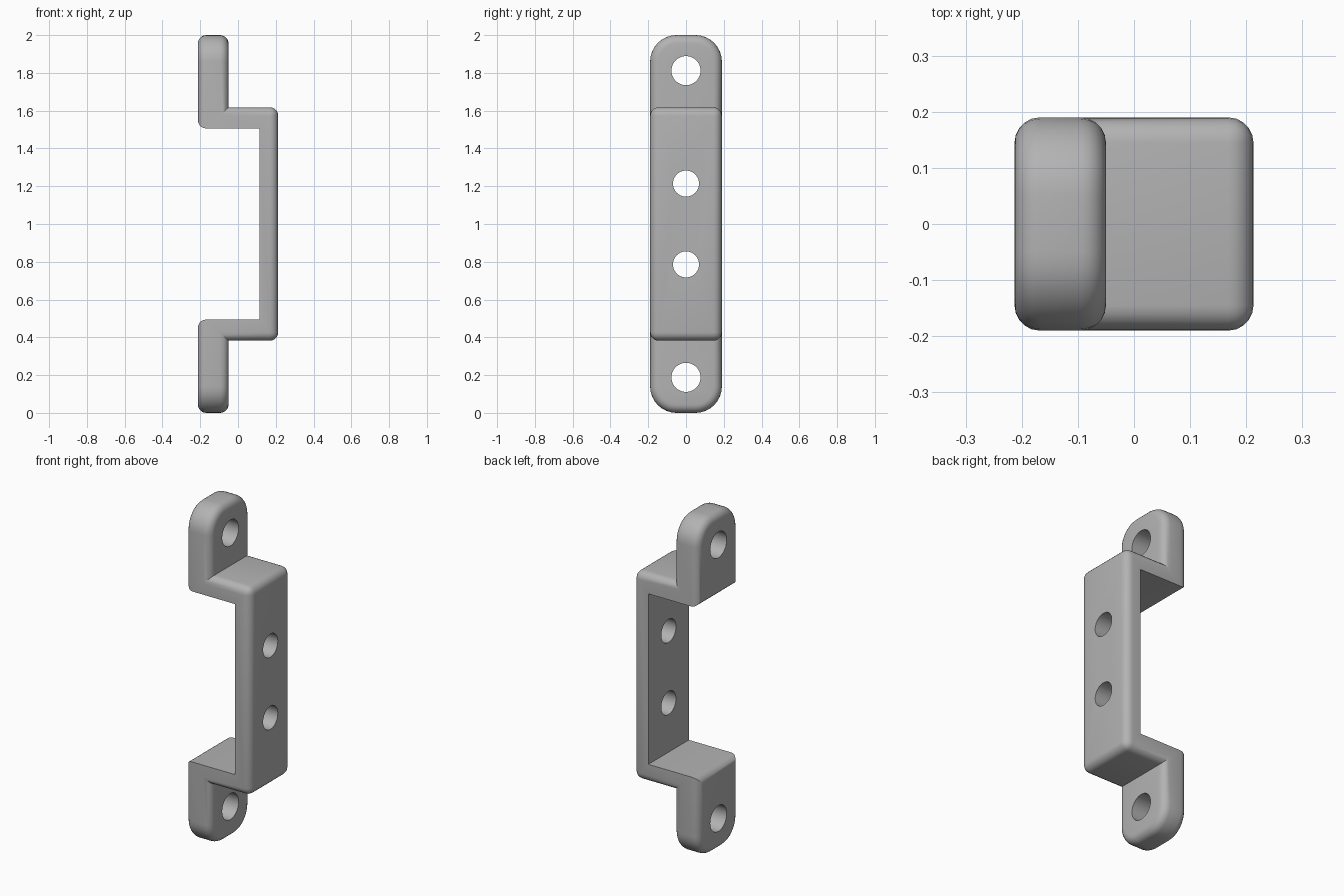
import bpy
import bmesh
import math
from mathutils import Matrix

if "Cube" in bpy.data.objects:
    bpy.data.objects.remove(bpy.data.objects["Cube"])

HALF_W = 0.19                 # half width of the strip
BACK, TAB, INNER, FRONT = -0.213, -0.05, 0.114, 0.213
ARM_OUT, ARM_IN = 0.618, 0.506  # arm faces, measured from mid height
FILLET, CORNER = 0.045, 0.14
MID = 1.0

# Plain grey metal
grey = bpy.data.materials.new("grey metal")
grey.use_nodes = True
colour = (0.45, 0.45, 0.45, 1)
grey.diffuse_color = colour
grey.node_tree.nodes["Principled BSDF"].inputs["Base Color"].default_value = colour


def near(a, b):
    return abs(a - b) < 1e-4


def bevel(bm, edges, size, segments):
    bmesh.ops.bevel(bm, geom=edges, offset=size, offset_type='OFFSET', segments=segments,
                    profile=0.5, affect='EDGES', clamp_overlap=False)


# Bracket outline: upper half, mirrored for the lower half, then extruded across
upper = [(INNER, ARM_IN), (BACK, ARM_IN), (BACK, MID), (TAB, MID), (TAB, ARM_OUT), (FRONT, ARM_OUT)]
outline = upper + [(x, -z) for x, z in reversed(upper)]
bm = bmesh.new()
face = bm.faces.new([bm.verts.new((x, -HALF_W, MID + z)) for x, z in outline])
move = bmesh.ops.extrude_face_region(bm, geom=[face])
bmesh.ops.translate(bm, verts=[v for v in move["geom"] if isinstance(v, bmesh.types.BMVert)],
                    vec=(0, 2 * HALF_W, 0))
bmesh.ops.recalc_face_normals(bm, faces=bm.faces)

# Rounded tab ends
ends = [e for e in bm.edges if all(near(abs(v.co.z - MID), MID) for v in e.verts)
        and near(e.verts[0].co.y, e.verts[1].co.y)]
bevel(bm, ends, CORNER, 8)


# Fillet every outer edge; the inner channel and inside corners stay sharp
def is_outer(edge):
    if edge.calc_face_angle(0) < math.radians(40) or not edge.is_convex:
        return False
    a, b = (v.co for v in edge.verts)
    channel = all(near(abs(c.z - MID), ARM_IN) for c in (a, b)) and not near(a.x, b.x)
    web_back = all(near(c.x, INNER) for c in (a, b))
    return not (channel or web_back)


rim = [e for e in bm.edges if is_outer(e)]
bevel(bm, rim, FILLET, 5)
bmesh.ops.recalc_face_normals(bm, faces=bm.faces)
mesh = bpy.data.meshes.new("bracket")
bm.to_mesh(mesh)
bm.free()
bracket = bpy.data.objects.new("bracket", mesh)
bpy.context.collection.objects.link(bracket)

# Screw holes through the tabs and the web
bm = bmesh.new()
for x, height, radius in ((-0.13, 0.812, 0.077), (0.165, 0.214, 0.069)):
    for side in (-1, 1):
        place = Matrix.Translation((x, 0, MID + side * height)) @ Matrix.Rotation(math.pi / 2, 4, 'Y')
        bmesh.ops.create_cone(bm, cap_ends=True, segments=40, radius1=radius, radius2=radius,
                              depth=0.24, matrix=place)
cut_mesh = bpy.data.meshes.new("hole_cutter")
bm.to_mesh(cut_mesh)
bm.free()
cutter = bpy.data.objects.new("hole_cutter", cut_mesh)
cutter.hide_render = True
bpy.context.collection.objects.link(cutter)

holes = bracket.modifiers.new("holes", 'BOOLEAN')
holes.operation = 'DIFFERENCE'
holes.solver = 'EXACT'
holes.object = cutter
bpy.context.view_layer.objects.active = bracket
bracket.select_set(True)
bpy.ops.object.modifier_apply(modifier="holes")
bpy.data.objects.remove(cutter)

# Finish
bracket.data.materials.clear()
bracket.data.materials.append(grey)
for p in bracket.data.polygons:
    p.material_index = 0
bpy.ops.object.shade_smooth_by_angle(angle=math.radians(35))
